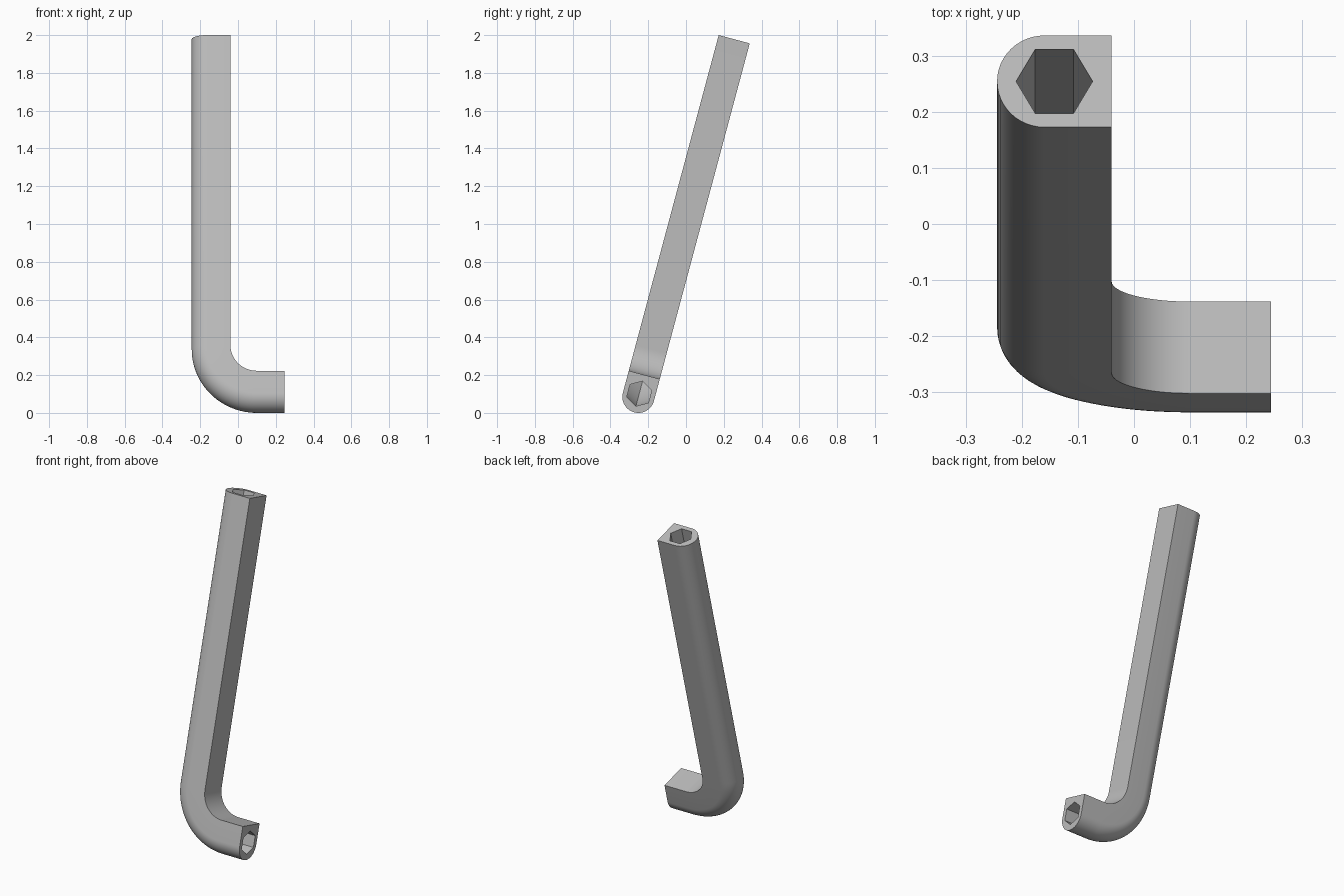
import bpy, bmesh, math
from mathutils import Matrix, Vector

cube = bpy.data.objects.get("Cube")
if cube:
    bpy.data.objects.remove(cube, do_unlink=True)

R = 0.085            # half thickness and radius of the rounded back
DEPTH = 0.205        # rounded back to flat inner face
HEX = 0.0685         # socket corner radius
BEND = 0.14          # inner bend radius
LENGTH = 1.96        # long arm end
REACH = 0.245        # short arm end
TILT = math.radians(15)
ARC_STEPS, ROUND_STEPS = 24, 24

# Material
steel = bpy.data.materials.new("grey_steel")
steel.use_nodes = True
colour = (0.5, 0.5, 0.5, 1)
steel.diffuse_color = colour
steel.node_tree.nodes["Principled BSDF"].inputs["Base Color"].default_value = colour

# Cross-sections: u = distance outward from the flat inner face, v = sideways
outer = [(0, -R)]
for i in range(ROUND_STEPS + 1):
    a = -math.pi / 2 + math.pi * i / ROUND_STEPS
    outer.append((DEPTH - R + R * math.cos(a), R * math.sin(a)))
outer.append((0, R))
socket = [(DEPTH / 2 + HEX * math.cos(k * math.pi / 3), HEX * math.sin(k * math.pi / 3))
          for k in range(6)]

# Path along the flat inner face: point and outward direction
centre = Vector((BEND - 0.04, 0, DEPTH - R + BEND))
stations = [(Vector((-0.04, 0, LENGTH)), Vector((-1, 0, 0)))]
for i in range(ARC_STEPS + 1):
    a = math.pi / 2 * i / ARC_STEPS
    out = Vector((-math.cos(a), 0, -math.sin(a)))
    stations.append((centre + out * BEND, out))
stations.append((Vector((REACH, 0, DEPTH - R)), Vector((0, 0, -1))))

bm = bmesh.new()


def sweep(section):
    """Skin a section along the path; return the edges of both end loops."""
    rings = [[bm.verts.new(p + out * u + Vector((0, v, 0))) for u, v in section]
             for p, out in stations]
    n = len(section)
    for a, b in zip(rings, rings[1:]):
        for i in range(n):
            j = (i + 1) % n
            bm.faces.new((a[i], a[j], b[j], b[i]))
    return [[bm.edges.get((r[i], r[(i + 1) % n])) for i in range(n)]
            for r in (rings[0], rings[-1])]


# Outer skin, through socket and the two end faces
skin_ends = sweep(outer)
socket_ends = sweep(socket)
for skin, hole in zip(skin_ends, socket_ends):
    bmesh.ops.triangle_fill(bm, edges=skin + hole, use_beauty=True)
bmesh.ops.recalc_face_normals(bm, faces=bm.faces)

# Lean the long arm back and stand the tool on the ground
bm.transform(Matrix.Translation((0, -0.252, R)) @ Matrix.Rotation(-TILT, 4, "X"))

mesh = bpy.data.meshes.new("bent_socket_wrench")
bm.to_mesh(mesh)
bm.free()
mesh.materials.append(steel)
wrench = bpy.data.objects.new("bent_socket_wrench", mesh)
bpy.context.collection.objects.link(wrench)
bpy.context.view_layer.objects.active = wrench
wrench.select_set(True)
bpy.ops.object.shade_smooth_by_angle(angle=math.radians(30))
